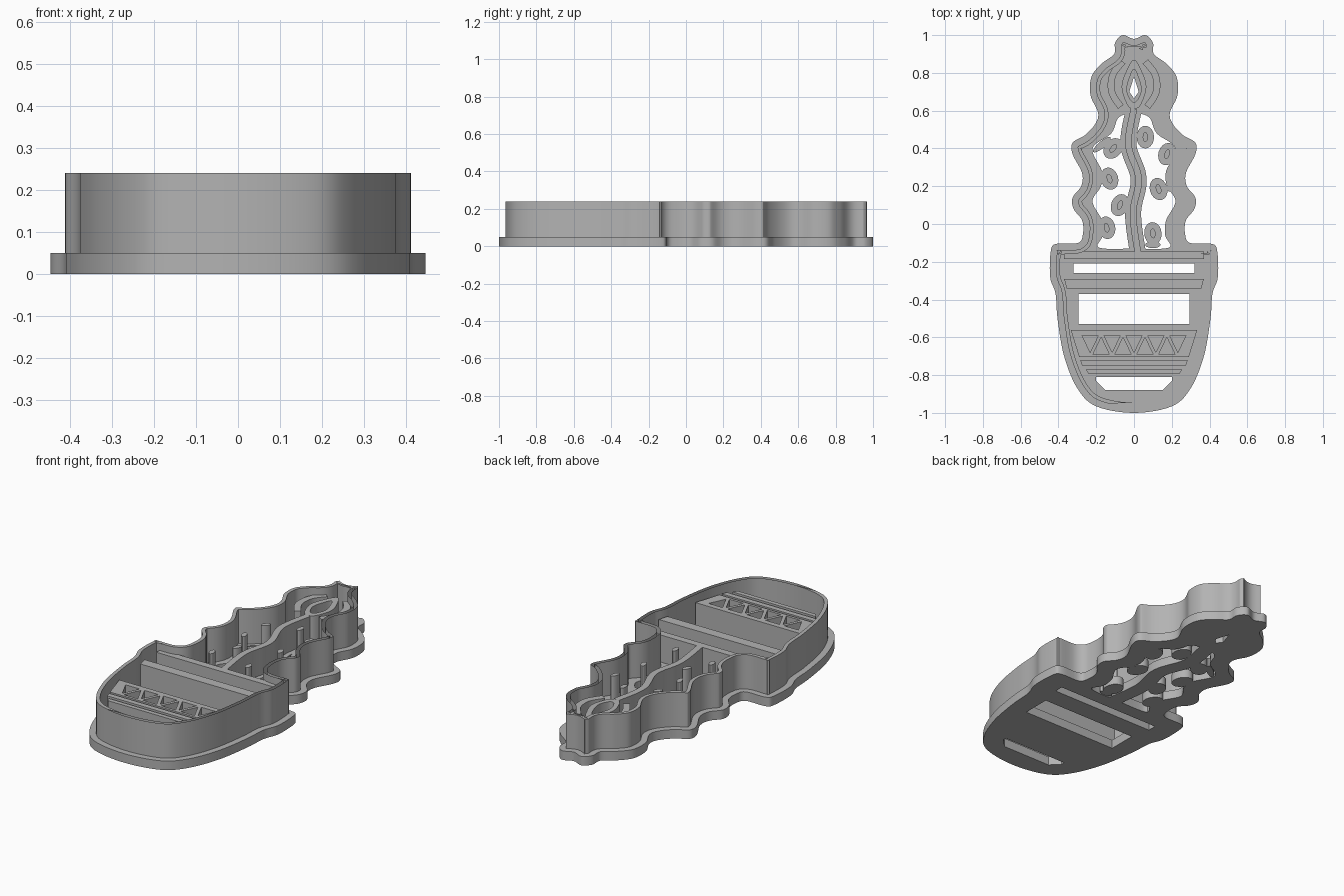
import bpy
import math
from mathutils import Vector

old = bpy.data.objects.get("Cube")
if old:
    bpy.data.objects.remove(old, do_unlink=True)

BASE, STAMP, RIM = 0.05, 0.2, 0.24

grey = bpy.data.materials.new("plain grey")
grey.use_nodes = True
grey.diffuse_color = (0.45, 0.45, 0.45, 1)
grey.node_tree.nodes["Principled BSDF"].inputs["Base Color"].default_value = grey.diffuse_color


def smooth(points, closed=True, steps=6):
    """Rounded path through the points."""
    n, out = len(points), []
    pts = [Vector(p) for p in points]
    for i in range(n if closed else n - 1):
        if closed:
            a, b, c, d = (pts[(i + k) % n] for k in (-1, 0, 1, 2))
        else:
            a, b, c, d = (pts[min(max(i + k, 0), n - 1)] for k in (-1, 0, 1, 2))
        for s in range(steps):
            t = s / steps
            out.append(b + (c - a) * t / 2 + (a * 2 - b * 5 + c * 4 - d) * t * t / 2
                       + (b * 3 - a - c * 3 + d) * t ** 3 / 2)
    if not closed:
        out.append(pts[-1])
    return out


def mirrored(half):
    return half + [(-x, y) for x, y in reversed(half) if abs(x) > 0.001]


def normal(points, i, closed=True):
    n = len(points)
    a = points[(i - 1) % n] if closed else points[max(i - 1, 0)]
    b = points[(i + 1) % n] if closed else points[min(i + 1, n - 1)]
    d = (b - a).normalized()
    return Vector((d.y, -d.x))


def inset(points, dist):
    """Inset of a clockwise outline."""
    return [p + normal(points, i) * dist for i, p in enumerate(points)]


def strip(path, width):
    """Closed outline of a band that follows a path."""
    pts = smooth(path, closed=False)
    side = [normal(pts, i, False) * width / 2 for i in range(len(pts))]
    return [p + s for p, s in zip(pts, side)] + [p - s for p, s in reversed(list(zip(pts, side)))]


def box(x, low, high):
    return [(-x, low), (x, low), (x, high), (-x, high)]


def trapezoid(low_x, high_x, low, high):
    return [(-low_x, low), (low_x, low), (high_x, high), (-high_x, high)]


def oval(x, y, rx, ry, turn=0.0, sides=20):
    ring = []
    for k in range(sides):
        a = math.tau * k / sides
        u, v = rx * math.cos(a), ry * math.sin(a)
        ring.append((x + u * math.cos(turn) - v * math.sin(turn),
                     y + u * math.sin(turn) + v * math.cos(turn)))
    return ring


def slab(name, outlines, low, high):
    """Flat plate between two heights; inner outlines become holes."""
    curve = bpy.data.curves.new(name, 'CURVE')
    curve.dimensions = '2D'
    curve.fill_mode = 'BOTH'
    curve.extrude = (high - low) / 2
    for outline in outlines:
        spline = curve.splines.new('POLY')
        spline.points.add(len(outline) - 1)
        for point, (x, y) in zip(spline.points, outline):
            point.co = (x, y, 0, 1)
        spline.use_cyclic_u = True
    temp = bpy.data.objects.new(name + " path", curve)
    bpy.context.collection.objects.link(temp)
    bpy.context.view_layer.update()
    graph = bpy.context.evaluated_depsgraph_get()
    mesh = bpy.data.meshes.new_from_object(temp.evaluated_get(graph))
    bpy.data.objects.remove(temp, do_unlink=True)
    mesh.materials.clear()
    mesh.materials.append(grey)
    mesh.shade_smooth()
    mesh.set_sharp_from_angle(angle=math.radians(30))
    obj = bpy.data.objects.new(name, mesh)
    obj.location.z = (low + high) / 2
    bpy.context.collection.objects.link(obj)
    return obj


# Outer outline: bud, wavy stem and rounded pot
outline = smooth(mirrored([
    (0, 0.98), (0.06, 1.0), (0.1, 0.96), (0.105, 0.9), (0.17, 0.85), (0.225, 0.78),
    (0.23, 0.68), (0.19, 0.59), (0.205, 0.53), (0.26, 0.47), (0.325, 0.43), (0.325, 0.37),
    (0.275, 0.27), (0.28, 0.2), (0.325, 0.14), (0.32, 0.08), (0.275, 0.02), (0.27, -0.05),
    (0.295, -0.1), (0.41, -0.105), (0.44, -0.14), (0.444, -0.28), (0.415, -0.37),
    (0.405, -0.5), (0.37, -0.7), (0.3, -0.87), (0.2, -0.965), (0, -1.0)]))

# Openings through the floor
stem_opening = smooth(mirrored([
    (0, 0.585), (0.08, 0.565), (0.12, 0.48), (0.22, 0.4), (0.17, 0.28), (0.175, 0.2),
    (0.22, 0.12), (0.17, 0.02), (0.165, -0.06), (0.185, -0.125), (0, -0.13)]))
bud_opening = [(0, 0.78), (0.025, 0.7), (0, 0.665), (-0.025, 0.7)]
pot_openings = [box(0.32, -0.26, -0.21), box(0.295, -0.53, -0.37),
                [(-0.2, -0.81), (0.2, -0.81), (0.2, -0.83), (0.15, -0.88),
                 (-0.15, -0.88), (-0.2, -0.83)]]
slab("floor", [outline, stem_opening, bud_opening] + pot_openings, 0, BASE)
slab("outer_wall", [inset(outline, 0.034), inset(outline, 0.054)], 0, RIM)

# Wavy centre rib of the stem
rib = [(0.0, 0.61), (-0.03, 0.42), (0.025, 0.24), (-0.005, 0.06), (0.02, -0.15)]
slab("rib_floor", [strip(rib, 0.085)], 0, BASE - 0.0005)
slab("rib_ridge", [strip(rib, 0.035)], BASE, STAMP)

# Spots on the stem: a round foot under a slim post
spots = [(-0.13, 0.24, 0.3), (0.06, 0.46, 0.0), (0.175, 0.37, -0.3), (0.13, 0.185, 0.3),
         (-0.075, 0.1, -0.4), (-0.145, -0.02, 0.2), (0.1, -0.05, 0.1), (-0.11, 0.4, -0.7)]
for x, y, turn in spots:
    slab("spot_floor", [oval(x, y, 0.046, 0.06, turn)], 0, BASE - 0.001)
    slab("spot_post", [oval(x, y, 0.014, 0.026, turn)], 0.02, STAMP)
for x, y, wide, turn in [(-0.18, 0.24, 0.05, 0), (0.2, 0.19, 0.05, 0), (-0.17, 0.42, 0.06, 0.7),
                         (0.1, -0.11, 0.04, 0), (-0.17, -0.03, 0.04, 0)]:
    slab("spot_bridge", [oval(x, y, wide, 0.018, turn)], 0, BASE - 0.0015)

# Bud petals
heart = smooth(mirrored([(0, 0.87), (0.045, 0.8), (0.065, 0.72), (0.035, 0.63), (0, 0.61)]))
heart_gap = smooth(mirrored([(0, 0.82), (0.025, 0.77), (0.038, 0.71), (0.02, 0.66), (0, 0.645)]))
slab("bud_heart", [heart, heart_gap], BASE, STAMP)
for side in (-1, 1):
    petal = strip([(side * 0.06, 0.86), (side * 0.112, 0.79), (side * 0.118, 0.7),
                   (side * 0.07, 0.62)], 0.036)
    slab("bud_petal", [petal], BASE, STAMP)

# Raised bands across the pot
slab("pot_top_band", [box(0.37, -0.185, -0.145)], BASE, STAMP)
slab("pot_rim_band", [trapezoid(0.355, 0.37, -0.345, -0.29)], BASE, STAMP)
slab("pot_thin_band", [trapezoid(0.275, 0.285, -0.75, -0.72)], BASE, STAMP)
slab("pot_low_band", [trapezoid(0.24, 0.255, -0.795, -0.77)], BASE, STAMP)

# Zigzag band with alternating triangular pits
pits = []
for k in range(-5, 6):
    x, flip = k * 0.058, 1 if k % 2 else -1
    if abs(k) == 5:
        x *= 0.985
    pits.append([(x - 0.043, -0.64 - flip * 0.05), (x + 0.043, -0.64 - flip * 0.05),
                 (x, -0.64 + flip * 0.04)])
pits = [p for p in pits if max(abs(x) for x, y in p) < 0.3]
slab("pot_zigzag_band", [trapezoid(0.29, 0.335, -0.705, -0.56)] + pits, BASE, STAMP)
